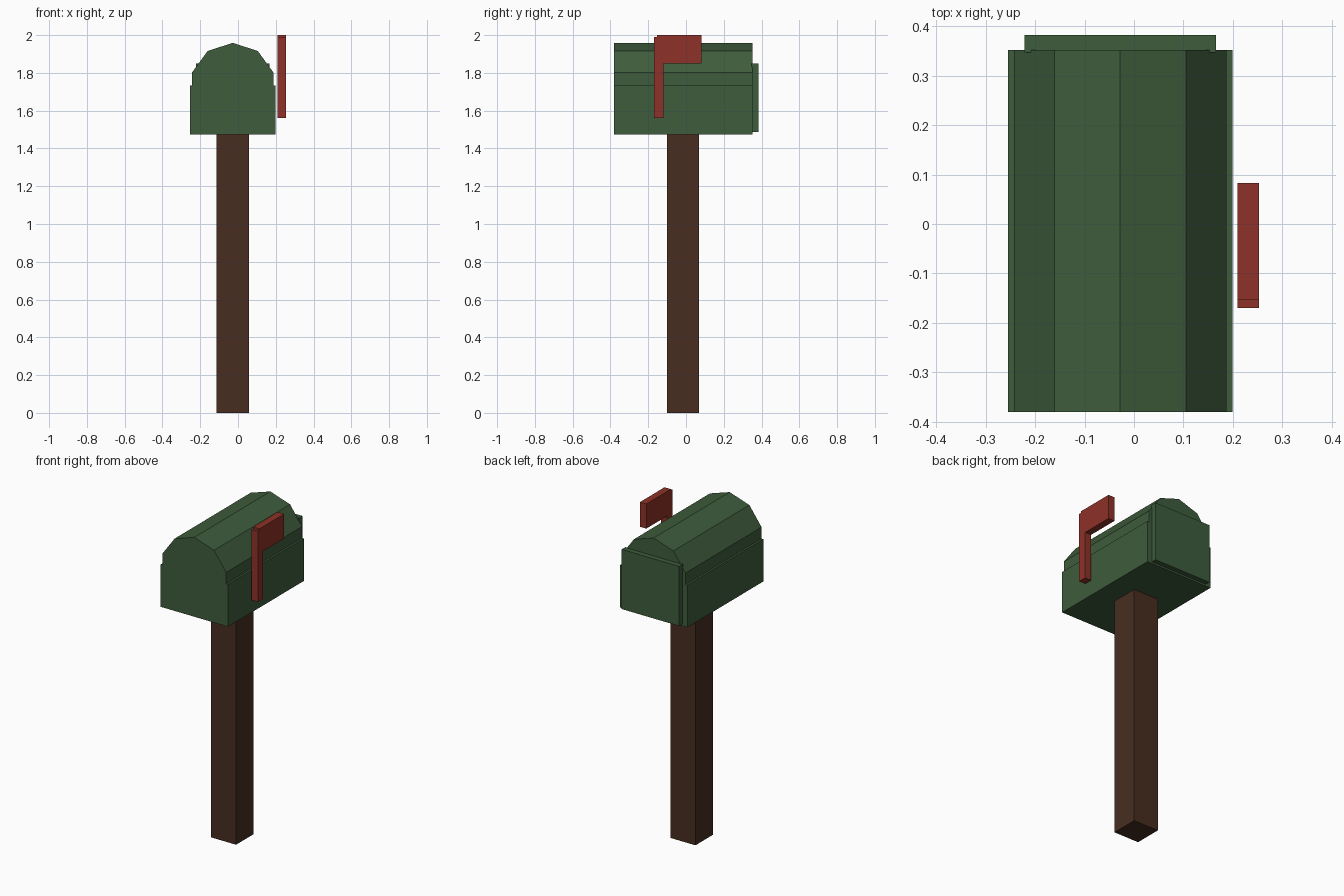
import bpy, math

if "Cube" in bpy.data.objects:
    bpy.data.objects.remove(bpy.data.objects["Cube"])


def material(name, rgb):
    m = bpy.data.materials.new(name)
    m.diffuse_color = (*rgb, 1)
    m.use_nodes = True
    m.node_tree.nodes["Principled BSDF"].inputs["Base Color"].default_value = m.diffuse_color
    return m


GREEN = material("green_paint", (0.048, 0.107, 0.045))
RED = material("red_paint", (0.27, 0.032, 0.021))
BROWN = material("brown_wood", (0.065, 0.027, 0.015))


def mesh_object(name, verts, faces, mat):
    me = bpy.data.meshes.new(name)
    me.from_pydata(verts, [], faces)
    me.materials.append(mat)
    ob = bpy.data.objects.new(name, me)
    bpy.context.collection.objects.link(ob)
    return ob


def extrude_y(name, profile, y0, y1, mat):
    """Prism from an (x, z) profile, counter-clockwise seen from the front."""
    n = len(profile)
    verts = [(x, y, z) for y in (y0, y1) for x, z in profile]
    faces = [list(range(n)), list(range(2 * n - 1, n - 1, -1))]
    faces += [[i, i + n, (i + 1) % n + n, (i + 1) % n] for i in range(n)]
    return mesh_object(name, verts, faces, mat)


def box(name, x, y, z, mat):
    profile = [(x[0], z[0]), (x[1], z[0]), (x[1], z[1]), (x[0], z[1])]
    return extrude_y(name, profile, y[0], y[1], mat)


CX = -0.028  # centre line of post and box

# Post
box("post", (CX - 0.085, CX + 0.085), (-0.1, 0.07), (0, 1.476), BROWN)

# Mailbox body: straight lower walls, small ledge, half of a ten-sided arch
HALF, R, BASE, SPRING = 0.227, 0.226, 1.475, 1.733
body = [(CX - HALF, BASE), (CX + HALF, BASE), (CX + HALF, SPRING)]
arch = [(CX + R * math.cos(math.radians(a)), SPRING + R * math.sin(math.radians(a)))
        for a in range(18, 163, 36)]
body += [(arch[0][0], SPRING)] + arch + [(arch[-1][0], SPRING)]
body += [(CX - HALF, SPRING)]
extrude_y("mailbox_body", body, -0.381, 0.352, GREEN)

# Door panel on the back end
box("door", (CX - 0.194, CX + 0.194), (0.347, 0.383), (1.486, 1.85), GREEN)

# Flag as one L-shaped piece: stem and plate
flag = [(-0.17, 1.56), (-0.119, 1.56), (-0.119, 1.85), (0.083, 1.85),
        (0.083, 2.0), (-0.154, 2.0), (-0.154, 1.99), (-0.17, 1.99)]
n = len(flag)
verts = [(x, y, z) for x in (0.21, 0.253) for y, z in flag]
faces = [list(range(n - 1, -1, -1)), list(range(n, 2 * n))]
faces += [[i, (i + 1) % n, (i + 1) % n + n, i + n] for i in range(n)]
mesh_object("flag", verts, faces, RED)
